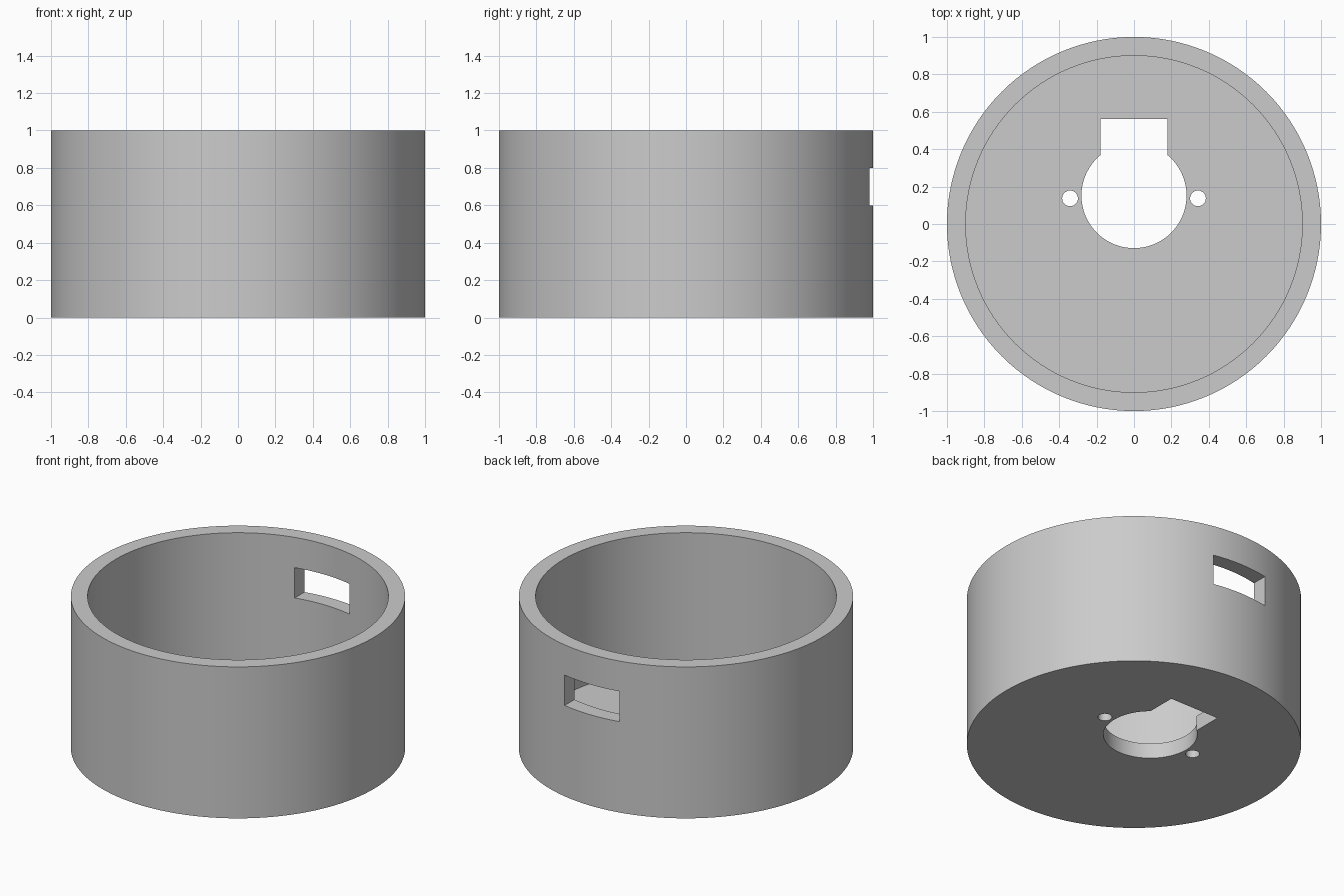
import bpy
import bmesh
from math import sin, cos, asin, pi, radians

cube = bpy.data.objects.get("Cube")
if cube:
    bpy.data.objects.remove(cube)

# Single plain grey finish
grey = bpy.data.materials.new("light_grey")
grey.use_nodes = True
colour = (0.6, 0.6, 0.6, 1)
grey.diffuse_color = colour
grey.node_tree.nodes["Principled BSDF"].inputs["Base Color"].default_value = colour


def arc(radius, cy=0.0, cx=0.0, start=0.0, sweep=2 * pi, steps=128):
    count = steps if sweep >= 2 * pi else steps + 1
    return [(cx + radius * cos(start + sweep * i / steps),
             cy + radius * sin(start + sweep * i / steps)) for i in range(count)]


def prism(name, outline, bottom, top):
    """Extrude a counter-clockwise xy outline between two heights."""
    bm = bmesh.new()
    face = bm.faces.new([bm.verts.new((x, y, bottom)) for x, y in outline])
    ext = bmesh.ops.extrude_face_region(bm, geom=[face])
    moved = [v for v in ext["geom"] if isinstance(v, bmesh.types.BMVert)]
    bmesh.ops.translate(bm, verts=moved, vec=(0, 0, top - bottom))
    bmesh.ops.recalc_face_normals(bm, faces=bm.faces)
    mesh = bpy.data.meshes.new(name)
    bm.to_mesh(mesh)
    bm.free()
    mesh.materials.append(grey)
    obj = bpy.data.objects.new(name, mesh)
    bpy.context.collection.objects.link(obj)
    return obj


# Round cup body
WALL, FLOOR = 0.1, 0.1
body = prism("cup_body", arc(1.0), 0, 1)

# Keyhole outline: round opening with a square slot towards the back
HOLE_R, HOLE_Y, SLOT_X, SLOT_Y = 0.281, 0.152, 0.18, 0.562
gap = asin(SLOT_X / HOLE_R)
keyhole = arc(HOLE_R, HOLE_Y, start=pi / 2 + gap, sweep=2 * (pi - gap), steps=64)
keyhole += [(SLOT_X, SLOT_Y), (-SLOT_X, SLOT_Y)]

# Hollow, floor openings and back window
cutters = [
    prism("hollow_cutter", arc(1 - WALL), FLOOR, 1.2),
    prism("keyhole_cutter", keyhole, -0.1, 0.3),
    prism("window_cutter", [(-0.2, 0.7), (0.2, 0.7), (0.2, 1.2), (-0.2, 1.2)], 0.6, 0.8),
]
for side, x in (("left", 0.342), ("right", -0.342)):
    cutters.append(prism(side + "_screw_hole_cutter",
                         arc(0.042, 0.137, x, steps=32), -0.1, 0.3))

bpy.context.view_layer.objects.active = body
body.select_set(True)
for cutter in cutters:
    mod = body.modifiers.new(cutter.name, "BOOLEAN")
    mod.operation = "DIFFERENCE"
    mod.solver = "EXACT"
    mod.object = cutter
    bpy.ops.object.modifier_apply(modifier=mod.name)
    bpy.data.objects.remove(cutter)

# Smooth curved walls, sharp rims
bpy.ops.object.shade_smooth_by_angle(angle=radians(30))
